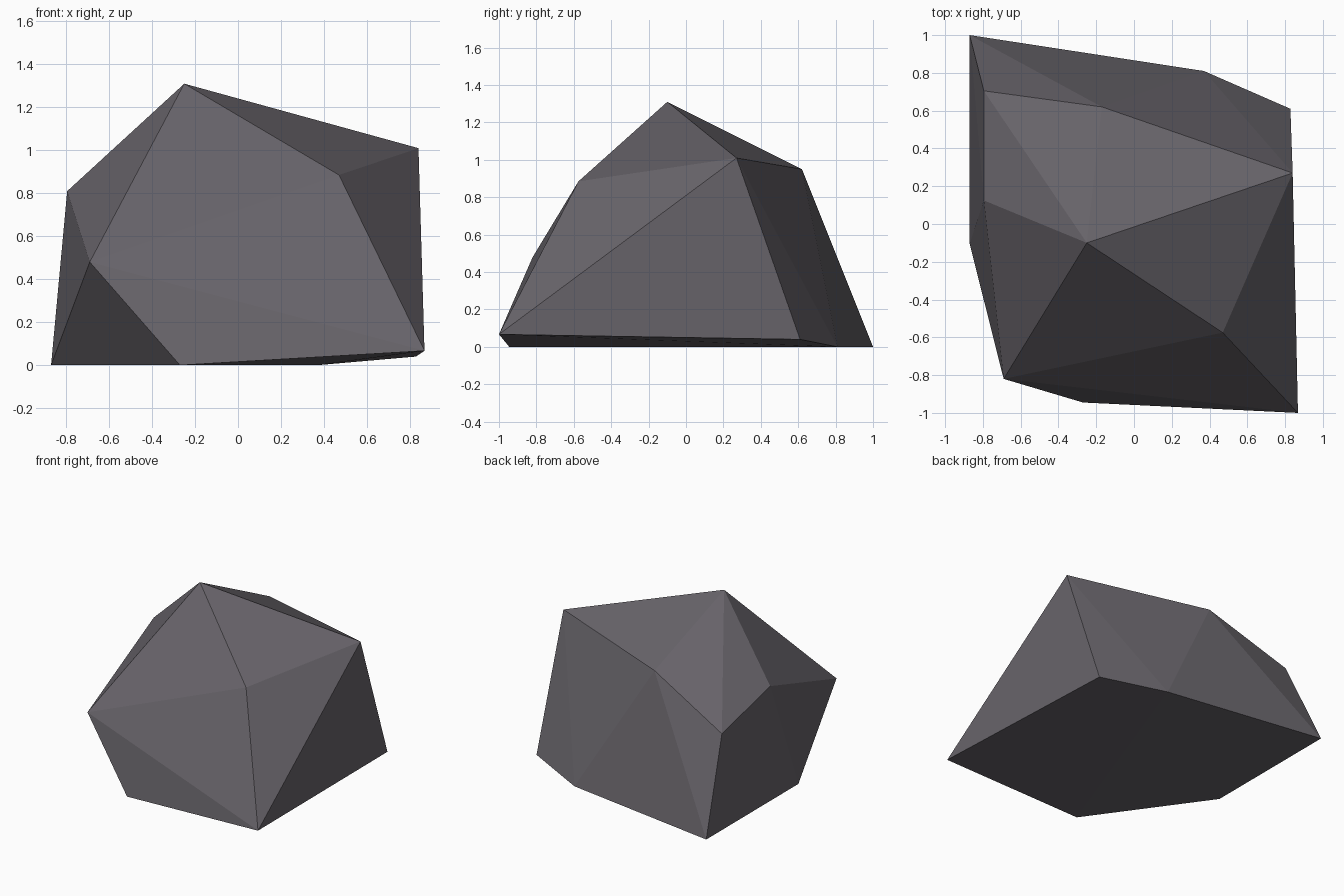
import bpy, bmesh

if "Cube" in bpy.data.objects:
    bpy.data.objects.remove(bpy.data.objects["Cube"])

# Corner points of the boulder, from crown to base
crown = [(-0.25, -0.10, 1.31), (0.84, 0.27, 1.01), (-0.17, 0.62, 0.95), (0.47, -0.575, 0.885)]
shoulder = [(-0.795, 0.125, 0.81), (-0.795, 0.705, 0.67), (-0.69, -0.82, 0.48)]
base = [(0.868, -1.0, 0.067), (0.828, 0.61, 0.04), (0.37, 0.81, 0),
        (-0.87, 1.0, 0), (-0.87, -0.105, 0), (-0.27, -0.945, 0)]

# Wrap the corners in a faceted convex shell
bm = bmesh.new()
for p in crown + shoulder + base:
    bm.verts.new(p)
bmesh.ops.convex_hull(bm, input=bm.verts[:])
bmesh.ops.recalc_face_normals(bm, faces=bm.faces[:])
mesh = bpy.data.meshes.new("boulder")
bm.to_mesh(mesh)
bm.free()

# Dark grey stone
stone = bpy.data.materials.new("dark grey stone")
stone.diffuse_color = (0.135, 0.125, 0.142, 1)
stone.use_nodes = True
stone.node_tree.nodes["Principled BSDF"].inputs["Base Color"].default_value = stone.diffuse_color
mesh.materials.append(stone)
boulder = bpy.data.objects.new("boulder", mesh)
bpy.context.collection.objects.link(boulder)
